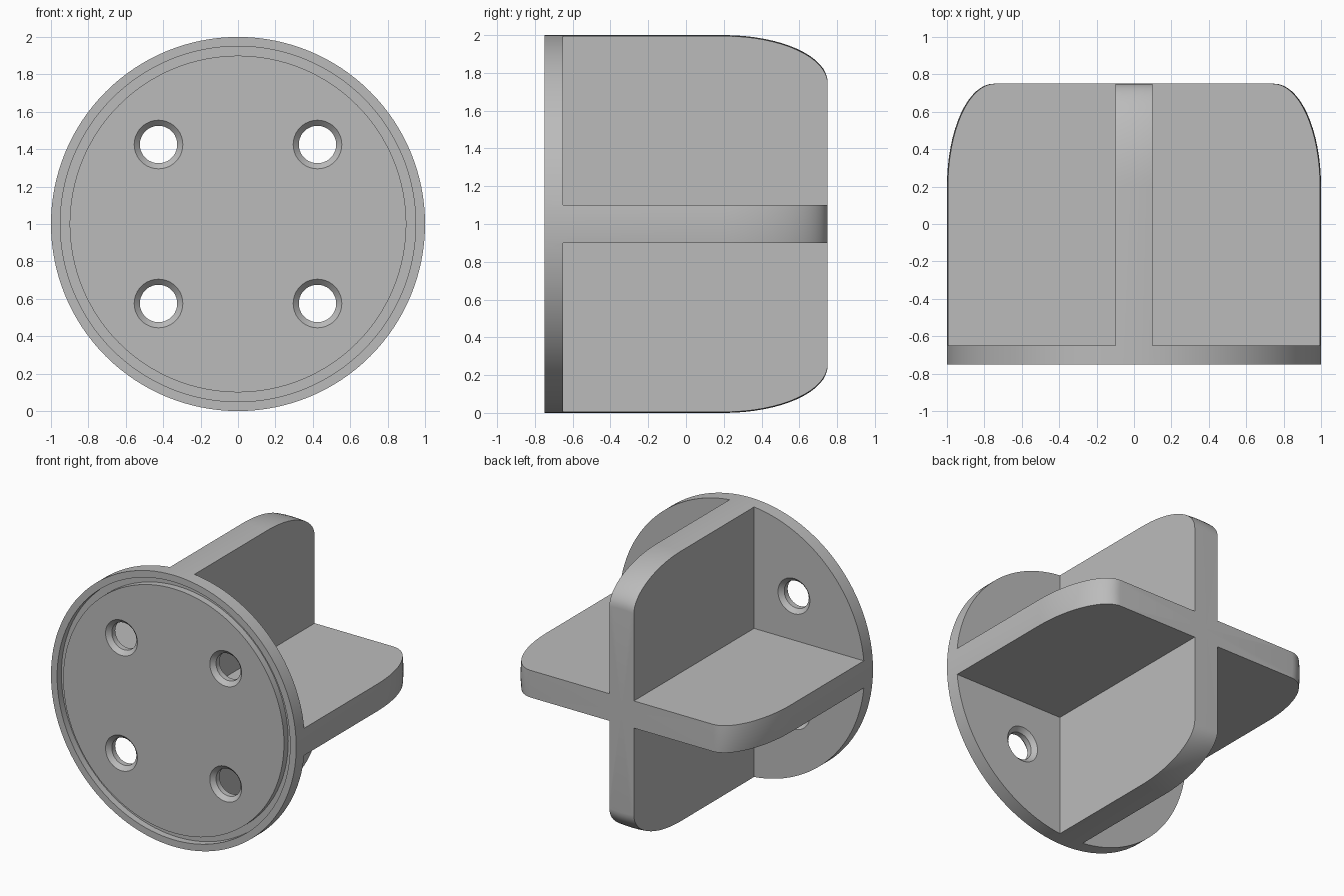
import bpy, bmesh, math
from mathutils import Matrix, Vector

cube = bpy.data.objects.get("Cube")
if cube:
    bpy.data.objects.remove(cube, do_unlink=True)

grey = bpy.data.materials.new("plain grey")
grey.use_nodes = True
grey.diffuse_color = (0.5, 0.5, 0.5, 1)
grey.node_tree.nodes["Principled BSDF"].inputs["Base Color"].default_value = (0.5, 0.5, 0.5, 1)

FRONT, FLANGE, BACK = -0.75, -0.65, 0.75
HALF = 0.1      # half the rib thickness
HOLE = 0.425    # hole offset from the axis


def make_object(name, bm):
    bmesh.ops.recalc_face_normals(bm, faces=bm.faces)
    mesh = bpy.data.meshes.new(name)
    bm.to_mesh(mesh)
    bm.free()
    mesh.materials.append(grey)
    obj = bpy.data.objects.new(name, mesh)
    bpy.context.collection.objects.link(obj)
    return obj


def lathe(bm, profile, centre, steps):
    """Spin (radius, y) points around an axis along y."""
    centre = Vector(centre)
    verts = [bm.verts.new(centre + Vector((r, y, 0))) for r, y in profile]
    edges = [bm.edges.new(pair) for pair in zip(verts, verts[1:])]
    bmesh.ops.spin(bm, geom=verts + edges, cent=centre, axis=(0, 1, 0),
                   angle=math.tau, steps=steps)
    bmesh.ops.remove_doubles(bm, verts=bm.verts, dist=1e-5)


# Round body: grooved front face, straight side, elliptical shoulder
profile = [(0, FRONT), (0.9, FRONT), (0.9, -0.7), (0.95, -0.7), (0.95, FRONT), (1, FRONT)]
for i in range(17):
    a = math.pi / 2 * i / 16
    profile.append((0.75 + 0.25 * math.cos(a), 0.2 + 0.55 * math.sin(a)))
profile.append((0, BACK))
bm = bmesh.new()
lathe(bm, profile, (0, 0, 1), 128)
plug = make_object("cross_ribbed_plug", bm)

# Quadrant cutters leave the crossed ribs behind the flange
bm = bmesh.new()
size = 1.2
for sx in (-1, 1):
    for sz in (-1, 1):
        mid = Vector((sx * (HALF + size / 2), FLANGE + 1, 1 + sz * (HALF + size / 2)))
        bmesh.ops.create_cube(bm, size=1, matrix=Matrix.Translation(mid)
                              @ Matrix.Diagonal((size, 2, size, 1)))
quadrants = make_object("quadrant_cutter", bm)

# Bolt hole cutters, chamfered on both faces of the flange
bm = bmesh.new()
spool = [(0, FRONT - 0.03), (0.16, FRONT - 0.03), (0.1, FRONT + 0.03),
         (0.1, FLANGE - 0.03), (0.16, FLANGE + 0.03), (0, FLANGE + 0.03)]
for sx in (-1, 1):
    for sz in (-1, 1):
        lathe(bm, spool, (sx * HOLE, 0, 1 + sz * HOLE), 48)
holes = make_object("bolt_hole_cutter", bm)

# Cut, then drop the cutters
bpy.context.view_layer.objects.active = plug
for cutter in (quadrants, holes):
    cutter.hide_render = True
    mod = plug.modifiers.new(cutter.name, 'BOOLEAN')
    mod.operation = 'DIFFERENCE'
    mod.solver = 'EXACT'
    mod.object = cutter
    bpy.ops.object.modifier_apply(modifier=mod.name)
    bpy.data.objects.remove(cutter, do_unlink=True)

bpy.ops.object.select_all(action='DESELECT')
plug.select_set(True)
bpy.ops.object.shade_smooth_by_angle(angle=math.radians(30))
